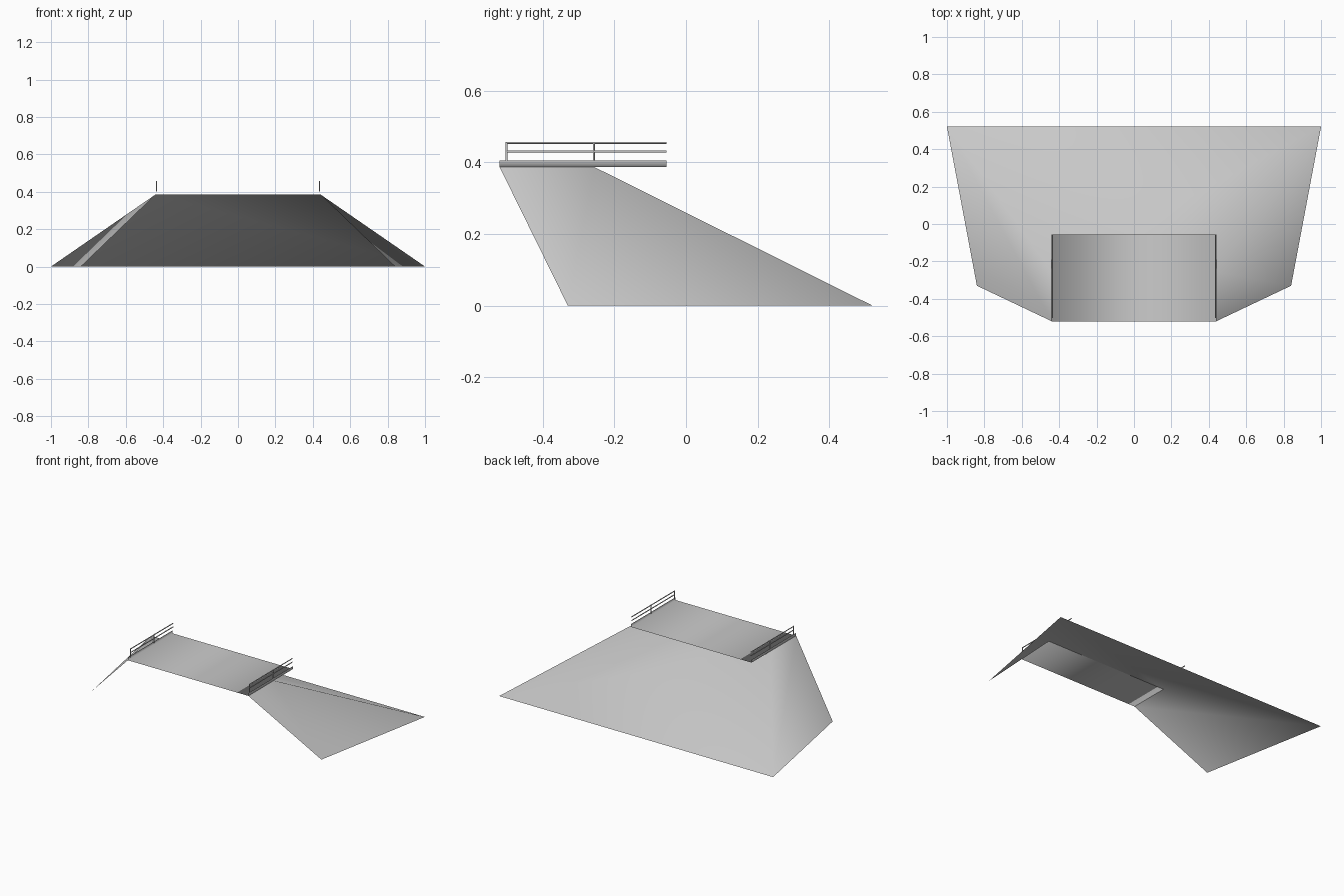
import bpy, bmesh
from mathutils import Vector

if "Cube" in bpy.data.objects:
    bpy.data.objects.remove(bpy.data.objects["Cube"])

TOP, CURB = 0.386, 0.405
FRONT, CREST, BACK = -0.52, -0.255, -0.055
HALF = 0.44


def mesh_object(name, verts, faces, smooth=True):
    mesh = bpy.data.meshes.new(name)
    mesh.from_pydata(verts, [], faces)
    for p in mesh.polygons:
        p.use_smooth = smooth
    ob = bpy.data.objects.new(name, mesh)
    bpy.context.collection.objects.link(ob)
    return ob


# Embankment: open shell with back slope and two flared side slopes
mesh_object("embankment",
            [(-HALF, FRONT, TOP), (-HALF, CREST, TOP), (HALF, CREST, TOP), (HALF, FRONT, TOP),
             (-0.84, -0.33, 0), (-1, 0.52, 0), (1, 0.52, 0), (0.84, -0.33, 0)],
            [(1, 2, 6, 5), (0, 1, 5, 4), (2, 3, 7, 6)])

# Deck: channel profile with a low upstand on each side, open at both ends
profile = [(-HALF, CURB), (-HALF, TOP), (HALF, TOP), (HALF, CURB)]
verts = [(x, y, z) for y in (FRONT, BACK) for x, z in profile]
mesh_object("deck", verts, [(i, i + 1, i + 5, i + 4) for i in range(3)])


# Railings: posts and two rails on each side
def bar(name, start, end, radius=0.003):
    a, b = Vector(start), Vector(end)
    bm = bmesh.new()
    bmesh.ops.create_cone(bm, cap_ends=True, segments=8, radius1=radius,
                          radius2=radius, depth=(b - a).length)
    bm.transform((b - a).to_track_quat('Z', 'Y').to_matrix().to_4x4())
    bmesh.ops.translate(bm, verts=bm.verts, vec=(a + b) / 2)
    for f in bm.faces:
        f.smooth = len(f.verts) == 4
    mesh = bpy.data.meshes.new(name)
    bm.to_mesh(mesh)
    bm.free()
    bpy.context.collection.objects.link(bpy.data.objects.new(name, mesh))


for side, x in (("left", -0.435), ("right", 0.435)):
    for label, z in (("top", 0.454), ("middle", 0.43)):
        bar(f"{side}_{label}_rail", (x, -0.503, z), (x, BACK, z))
    for label, y in (("front", -0.501), ("middle", -0.257)):
        bar(f"{side}_{label}_post", (x, y, TOP + 0.015), (x, y, 0.456))
